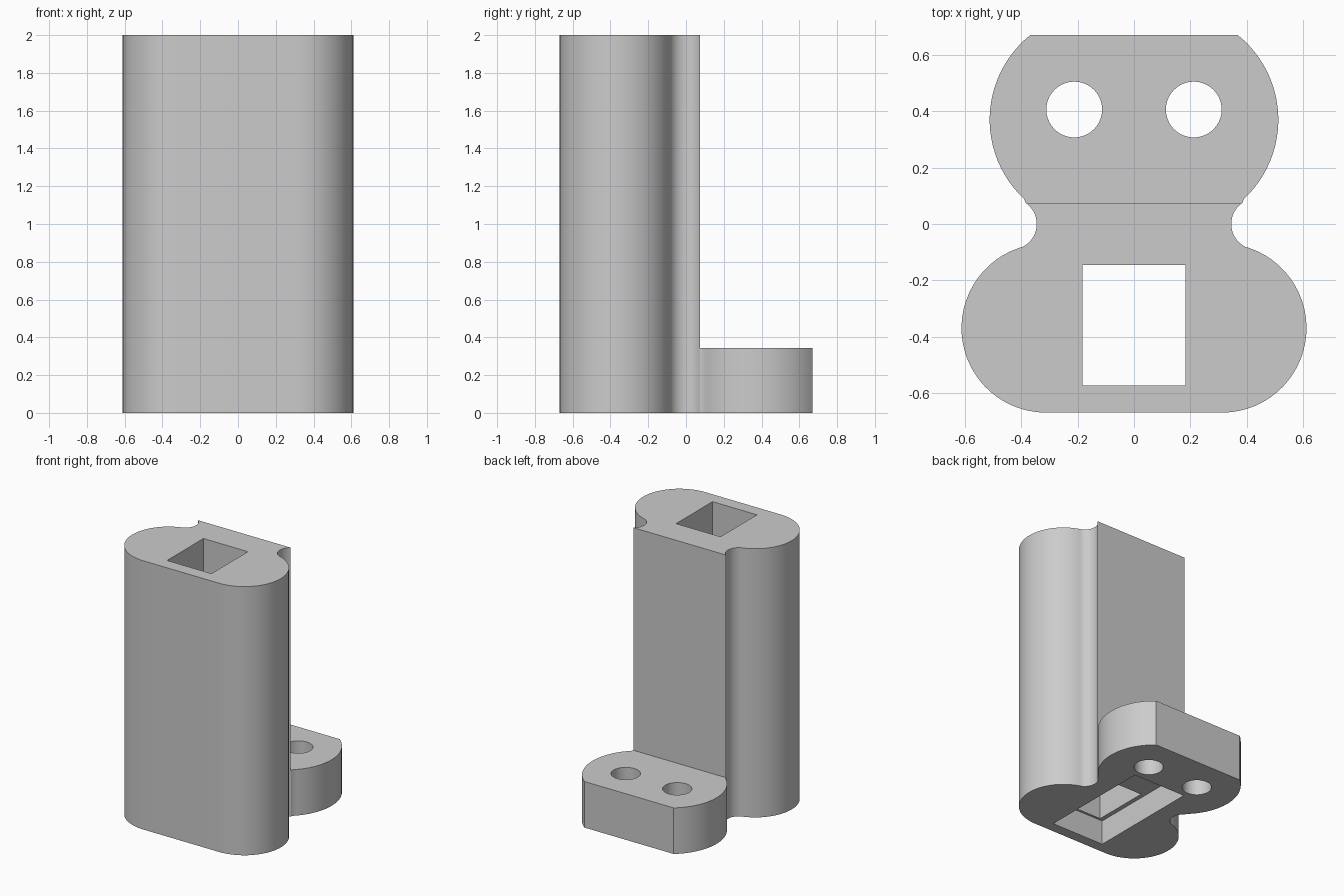
import bpy, bmesh
from math import cos, sin, radians

old = bpy.data.objects.get("Cube")
if old:
    bpy.data.objects.remove(old, do_unlink=True)

# Single grey material
grey = bpy.data.materials.new("light_grey")
grey.use_nodes = True
colour = (0.6, 0.6, 0.6, 1)
grey.diffuse_color = colour
grey.node_tree.nodes["Principled BSDF"].inputs["Base Color"].default_value = colour


def arc(cx, cy, r, start, end, steps):
    angles = [radians(start + (end - start) * i / steps) for i in range(steps + 1)]
    return [(cx + r * cos(a), cy + r * sin(a)) for a in angles]


def prism(name, outline, z0, z1):
    """Extrude a counter-clockwise outline from z0 up to z1."""
    bm = bmesh.new()
    base = bm.faces.new([bm.verts.new((x, y, z0)) for x, y in outline])
    new = bmesh.ops.extrude_face_region(bm, geom=[base])["geom"]
    top = [v for v in new if isinstance(v, bmesh.types.BMVert)]
    bmesh.ops.translate(bm, verts=top, vec=(0, 0, z1 - z0))
    bmesh.ops.recalc_face_normals(bm, faces=bm.faces)
    mesh = bpy.data.meshes.new(name)
    bm.to_mesh(mesh)
    bm.free()
    mesh.materials.append(grey)
    obj = bpy.data.objects.new(name, mesh)
    bpy.context.collection.objects.link(obj)
    return obj


def box(name, x0, x1, y0, y1, z0, z1):
    return prism(name, [(x0, y0), (x1, y0), (x1, y1), (x0, y1)], z0, z1)


# Outline: front lobe, concave waist, rear lobe with flat back, then mirrored
half = arc(0.312, -0.369, 0.3, -90, 71, 28)
half += arc(0.436, 0, 0.091, 251, 124.5, 16)[1:]
half += arc(0.127, 0.37, 0.385, -47, 51.2, 24)
outline = half + [(-x, y) for x, y in reversed(half)]
body = prism("bracket_body", outline, 0, 2)

# Cutters: step above the flange, square channel, underside pocket, screw holes
cutters = [
    box("flange_step_cutter", -1, 1, 0.073, 1, 0.343, 2.2),
    box("channel_cutter", -0.183, 0.183, -0.573, -0.145, -0.1, 2.1),
    box("pocket_cutter", -0.215, 0.215, -0.59, 0.265, -0.1, 0.18),
]
for side, x in (("left", 0.212), ("right", -0.212)):
    circle = arc(x, 0.406, 0.099, 0, 360, 40)[:-1]
    cutters.append(prism(side + "_screw_hole_cutter", circle, -0.1, 0.6))

bpy.context.view_layer.objects.active = body
for cutter in cutters:
    cutter.hide_render = True
    cut = body.modifiers.new(cutter.name, "BOOLEAN")
    cut.operation = "DIFFERENCE"
    cut.solver = "EXACT"
    cut.object = cutter
    bpy.ops.object.modifier_apply(modifier=cut.name)
    bpy.data.objects.remove(cutter, do_unlink=True)

# Smooth rounded sides, crisp edges
bpy.ops.object.select_all(action="DESELECT")
body.select_set(True)
bpy.ops.object.shade_smooth_by_angle(angle=radians(30))
